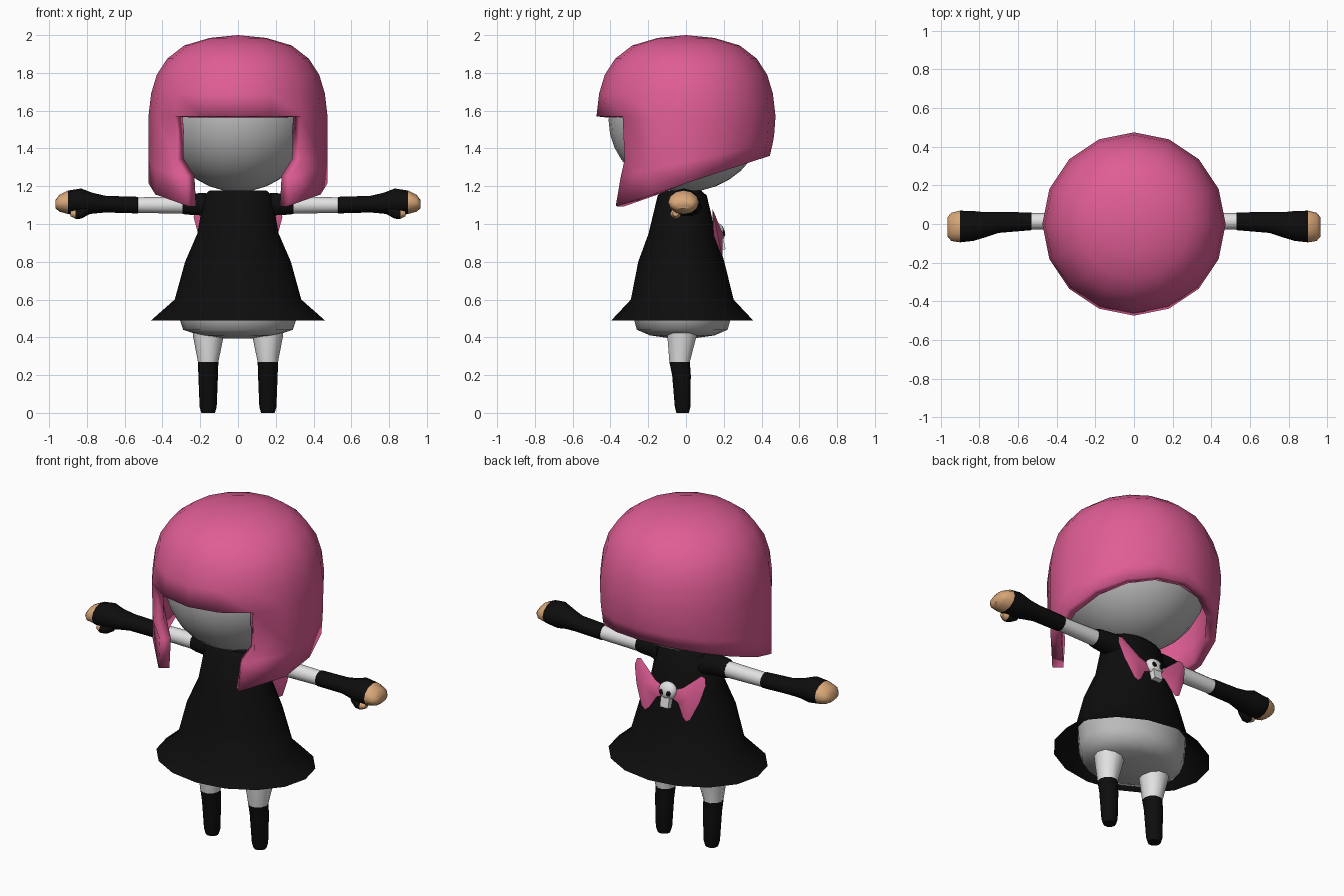
import bpy, bmesh, math
from mathutils import Matrix, Vector

if "Cube" in bpy.data.objects:
    bpy.data.objects.remove(bpy.data.objects["Cube"])


def mat(name, r, g, b):
    m = bpy.data.materials.new(name)
    m.diffuse_color = (r, g, b, 1)
    m.use_nodes = True
    m.node_tree.nodes["Principled BSDF"].inputs["Base Color"].default_value = m.diffuse_color
    return m


PINK = mat("pink", 0.74, 0.11, 0.30)
GREY = mat("grey", 0.50, 0.50, 0.50)
WHITE = mat("pale white", 0.76, 0.76, 0.76)
BLACK = mat("black", 0.004, 0.004, 0.004)
TAN = mat("tan", 0.70, 0.39, 0.19)


def finish(bm, name, mats, rule=None, angle=40, recalc=True):
    """Turn a bmesh into an object, colour faces by rule, smooth it."""
    if recalc:
        bmesh.ops.recalc_face_normals(bm, faces=bm.faces)
    if rule:
        for f in bm.faces:
            f.material_index = rule(f.calc_center_median())
    me = bpy.data.meshes.new(name)
    bm.to_mesh(me)
    bm.free()
    ob = bpy.data.objects.new(name, me)
    bpy.context.collection.objects.link(ob)
    for m in mats:
        me.materials.append(m)
    bpy.ops.object.select_all(action='DESELECT')
    ob.select_set(True)
    bpy.context.view_layer.objects.active = ob
    bpy.ops.object.shade_smooth_by_angle(angle=math.radians(angle))
    return ob


def loft(rings, n, axis='z', sign=1, cap_start=True, cap_end=True):
    """Elliptical rings (t, c1, r1, c2, r2) joined along an axis.
    axis z: c1/c2 are x/y; axis x: c1/c2 are y/z. sign mirrors x."""
    bm = bmesh.new()
    loops = []
    for t, c1, r1, c2, r2 in rings:
        loop = []
        for i in range(n):
            a = 2 * math.pi * i / n
            u, v = c1 + r1 * math.cos(a), c2 + r2 * math.sin(a)
            p = (u * sign, v, t) if axis == 'z' else (t * sign, u, v)
            loop.append(bm.verts.new(p))
        loops.append(loop)
    for a, b in zip(loops, loops[1:]):
        for i in range(n):
            j = (i + 1) % n
            bm.faces.new((a[i], a[j], b[j], b[i]))
    if cap_start:
        bm.faces.new(loops[0])
    if cap_end:
        bm.faces.new(loops[-1])
    return bm


def ball(name, m, loc, scale, u=24, v=16, M=Matrix()):
    bm = bmesh.new()
    bmesh.ops.create_uvsphere(bm, u_segments=u, v_segments=v, radius=1)
    bm.transform(M @ Matrix.Translation(loc) @ Matrix.Diagonal((*scale, 1)))
    return finish(bm, name, [m])


# Head
ball("head", GREY, (0, 0, 1.55), (0.39, 0.41, 0.38))

# Hair: sixteen-sided bob, open at the face, cut on a slant below
bm = bmesh.new()
N = 16
dirs = [(math.cos(a), math.sin(a)) for a in
        (-math.pi / 2 + 2 * math.pi * i / N for i in range(N))]
crown = [(0.15, 1.985), (0.285, 1.945), (0.375, 1.875), (0.43, 1.79),
         (0.46, 1.69), (0.474, 1.57)]
rows = [[bm.verts.new((r * c, r * s, z)) for c, s in dirs] for r, z in crown]
top = bm.verts.new((0, 0, 2.0))
for i in range(N):
    bm.faces.new((top, rows[0][i], rows[0][(i + 1) % N]))
edge = {0.5: (0.335, -0.325), 0.68: (0.275, -0.345), 1.0: (0.265, -0.372)}
for t, (ex, ey) in edge.items():
    row = []
    for i, (c, s) in enumerate(dirs):
        if i in (0, 1, 15):
            row.append(None)
            continue
        r = 0.474 - 0.03 * t * t * max(0, s)
        x, y = r * c, r * s
        if i in (2, 14):
            x, y = math.copysign(ex, c), ey
        low = 1.095 + 0.327 * (y + 0.37)
        row.append(bm.verts.new((x, y, 1.57 + (low - 1.57) * t)))
    rows.append(row)
for a, b in zip(rows, rows[1:]):
    for i in range(N):
        j = (i + 1) % N
        q = (a[i], b[i], b[j], a[j])
        if all(q):
            bm.faces.new(q)
hair = finish(bm, "hair", [PINK], recalc=False, angle=45)
sol = hair.modifiers.new("thickness", 'SOLIDIFY')
sol.thickness = 0.06
sol.offset = -1

# Dress with flared hem
dress = [(1.178, 0, 0.15, -0.02, 0.10), (1.15, 0, 0.18, -0.02, 0.13),
         (0.95, 0, 0.215, -0.02, 0.178), (0.80, 0, 0.28, -0.025, 0.228),
         (0.60, 0, 0.335, -0.02, 0.272), (0.49, 0, 0.46, -0.02, 0.375)]
finish(loft(dress, 16, cap_end=False), "dress", [BLACK])

# Lower body under the skirt
pelvis = [(0.60, 0, 0.32, -0.02, 0.26), (0.50, 0, 0.31, -0.02, 0.257),
          (0.44, 0, 0.29, -0.02, 0.24), (0.41, 0, 0.20, -0.02, 0.17),
          (0.393, 0, 0.06, -0.02, 0.05)]
finish(loft(pelvis, 16), "lower_body", [GREY], angle=60)

# Limbs, mirrored left and right
leg = [(0.44, 0.157, 0.084, -0.022, 0.084), (0.40, 0.157, 0.080, -0.022, 0.080),
       (0.27, 0.158, 0.054, -0.034, 0.057), (0.20, 0.158, 0.052, -0.024, 0.052),
       (0.03, 0.158, 0.045, -0.018, 0.043), (0.0, 0.158, 0.036, -0.018, 0.035)]
sleeve = [(0.14, 0.01, 0.075, 1.095, 0.07), (0.20, 0.01, 0.065, 1.105, 0.062),
          (0.27, 0.012, 0.057, 1.103, 0.056), (0.295, 0.013, 0.048, 1.10, 0.049)]
arm = [(0.27, 0.014, 0.045, 1.10, 0.046), (0.53, 0.014, 0.042, 1.10, 0.041),
       (0.531, 0.014, 0.046, 1.10, 0.044), (0.70, 0.008, 0.054, 1.105, 0.044),
       (0.77, -0.004, 0.065, 1.11, 0.055), (0.83, -0.010, 0.077, 1.115, 0.073),
       (0.90, -0.013, 0.082, 1.115, 0.062), (0.945, -0.015, 0.073, 1.11, 0.045),
       (0.966, -0.015, 0.048, 1.105, 0.022)]
thumb = [(0.79, -0.045, 0.020, 1.075, 0.025), (0.83, -0.055, 0.030, 1.058, 0.030),
         (0.86, -0.055, 0.030, 1.053, 0.026), (0.888, -0.055, 0.016, 1.055, 0.014)]


def arm_rule(c):
    x = abs(c.x)
    return 0 if x < 0.53 else (1 if x < 0.90 else 2)


for side, s in (("left", 1), ("right", -1)):
    finish(loft(leg, 10, sign=s), side + "_leg", [WHITE, BLACK],
           lambda c: int(c.z < 0.27), angle=50)
    finish(loft(sleeve, 10, 'x', s), side + "_sleeve", [BLACK])
    finish(loft(arm, 12, 'x', s), side + "_arm", [WHITE, BLACK, TAN],
           arm_rule, angle=50)
    finish(loft(thumb, 8, 'x', s), side + "_thumb", [BLACK, TAN],
           lambda c: int(abs(c.x) > 0.855), angle=60)

# Bow on the back, tilted to follow the dress
B = Matrix.Translation((0, 0.168, 0.94)) @ Matrix.Rotation(0.2, 4, 'X')
outline = [(0.02, 0.02), (0.09, 0.05), (0.20, 0.145), (0.225, 0.14),
           (0.235, 0.10), (0.21, 0.0), (0.16, -0.115), (0.135, -0.13),
           (0.11, -0.11), (0.07, -0.04), (0.02, -0.02)]
for side, s in (("left", 1), ("right", -1)):
    bm = bmesh.new()
    rim = [bm.verts.new(B @ Vector((x * s, 0, z))) for x, z in outline]
    for d in (0.028, -0.022):
        mid = bm.verts.new(B @ Vector((0.145 * s, d, 0.005)))
        for i in range(len(rim)):
            bm.faces.new((rim[i], rim[(i + 1) % len(rim)], mid))
    finish(bm, side + "_bow_wing", [PINK], angle=45)

# Skull ornament in the middle of the bow
ball("skull", WHITE, (0, 0.005, 0.015), (0.056, 0.035, 0.05), 16, 10, B)
bm = bmesh.new()
bmesh.ops.create_cube(bm, size=1)
bm.transform(B @ Matrix.Translation((0, 0.008, -0.05))
             @ Matrix.Diagonal((0.055, 0.036, 0.06, 1)))
finish(bm, "skull_jaw", [WHITE])
for side, s in (("left", 1), ("right", -1)):
    ball(side + "_skull_eye", BLACK, (0.022 * s, 0.034, 0.005),
         (0.015, 0.007, 0.016), 10, 6, B)
